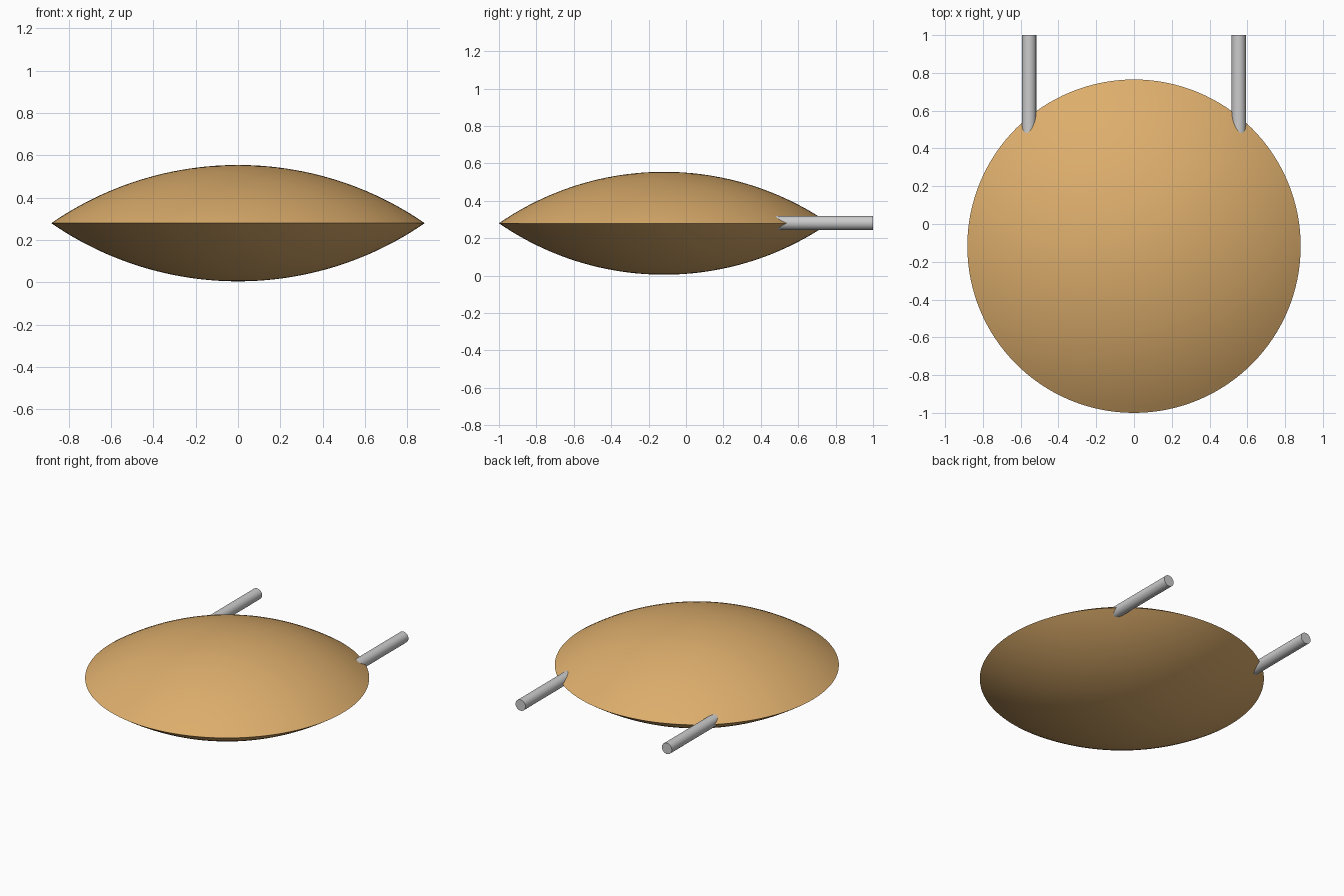
import bpy, bmesh, math

if "Cube" in bpy.data.objects:
    bpy.data.objects.remove(bpy.data.objects["Cube"])

RIM_R, CAP_H, RIM_Z, CENTRE_Y = 0.8825, 0.275, 0.28, -0.1175
SPHERE_R = (RIM_R**2 + CAP_H**2) / (2 * CAP_H)


def finish(obj, angle):
    bpy.ops.object.select_all(action='DESELECT')
    obj.select_set(True)
    bpy.context.view_layer.objects.active = obj
    bpy.ops.object.shade_smooth_by_angle(angle=math.radians(angle))


# Lens body: two spherical caps meeting at a sharp rim, spun from an arc profile
half_angle = math.asin(RIM_R / SPHERE_R)
steps = 24
arc = [(SPHERE_R * math.sin(half_angle * i / steps),
        SPHERE_R * math.cos(half_angle * i / steps) - SPHERE_R + CAP_H)
       for i in range(steps + 1)]
profile = arc + [(r, -h) for r, h in reversed(arc[:-1])]

bm = bmesh.new()
verts = [bm.verts.new((r, 0, h)) for r, h in profile]
edges = [bm.edges.new(pair) for pair in zip(verts, verts[1:])]
bmesh.ops.spin(bm, geom=verts + edges, cent=(0, 0, 0), axis=(0, 0, 1),
               angle=math.tau, steps=128, use_duplicate=False)
bmesh.ops.remove_doubles(bm, verts=bm.verts, dist=1e-4)
bmesh.ops.recalc_face_normals(bm, faces=bm.faces)
mesh = bpy.data.meshes.new("lens_body")
bm.to_mesh(mesh)
bm.free()
body = bpy.data.objects.new("lens_body", mesh)
body.location = (0, CENTRE_Y, RIM_Z)
bpy.context.collection.objects.link(body)
finish(body, 30)

tan = bpy.data.materials.new("tan")
tan.diffuse_color = (0.72, 0.42, 0.15, 1)
tan.use_nodes = True
tan.node_tree.nodes["Principled BSDF"].inputs["Base Color"].default_value = tan.diffuse_color
mesh.materials.append(tan)

# Two straight rods running from inside the rim out to the back
for side, name in ((-1, "left_rod"), (1, "right_rod")):
    bpy.ops.mesh.primitive_cylinder_add(
        vertices=48, radius=0.0375, depth=0.56,
        location=(side * 0.555, 0.72, RIM_Z + 0.002),
        rotation=(math.pi / 2, 0, 0))
    rod = bpy.context.object
    rod.name = name
    finish(rod, 30)
